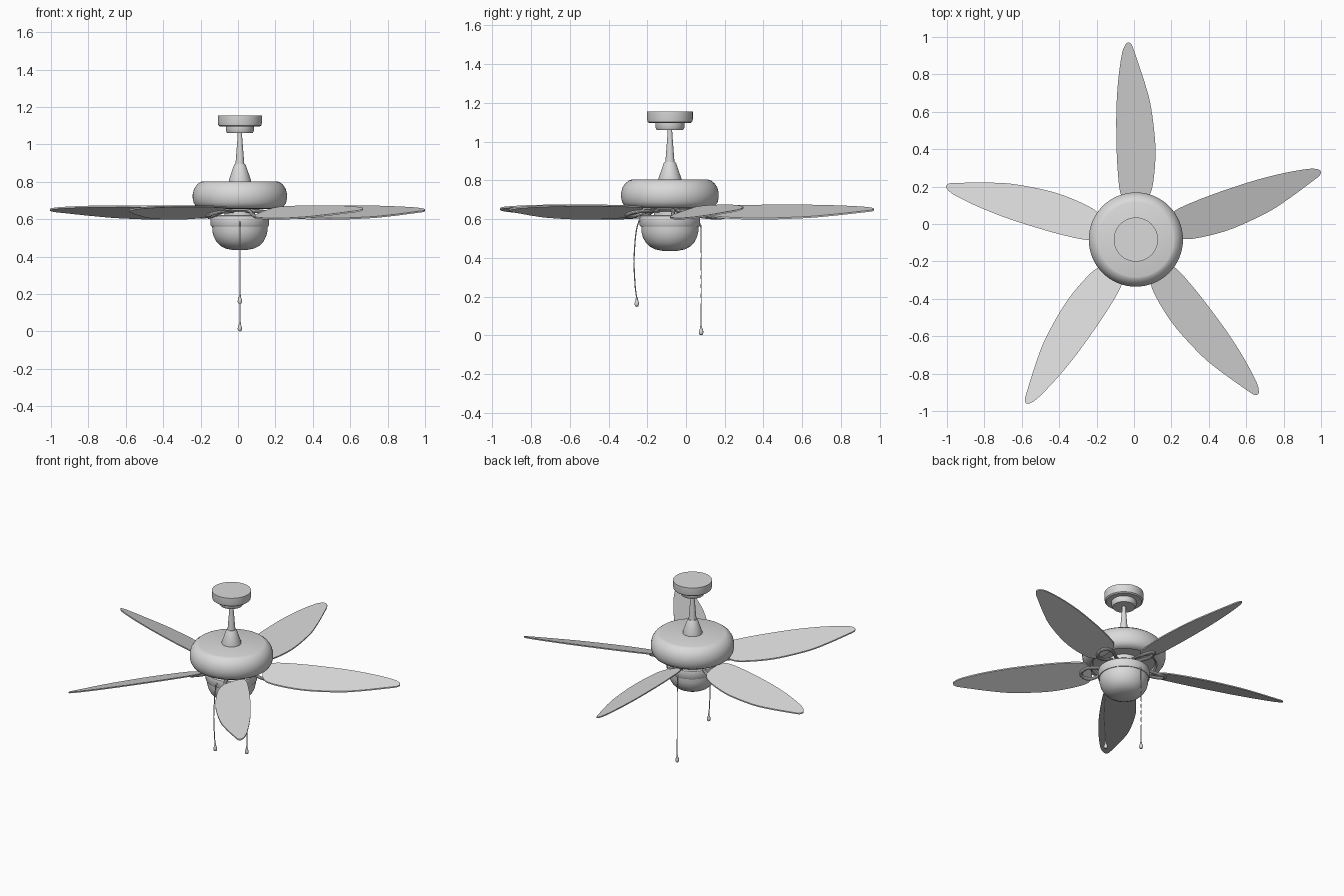
import bpy, bmesh, math
from mathutils import Vector, Matrix

if "Cube" in bpy.data.objects:
    bpy.data.objects.remove(bpy.data.objects["Cube"])

CX, CY = 0.01, -0.083
mat = bpy.data.materials.new("light_grey")
mat.diffuse_color = (0.7, 0.7, 0.7, 1)
mat.use_nodes = True
mat.node_tree.nodes["Principled BSDF"].inputs["Base Color"].default_value = mat.diffuse_color


def finish(name, bm, angle=35):
    bmesh.ops.recalc_face_normals(bm, faces=bm.faces)
    me = bpy.data.meshes.new(name)
    bm.to_mesh(me)
    bm.free()
    ob = bpy.data.objects.new(name, me)
    bpy.context.collection.objects.link(ob)
    me.materials.append(mat)
    bpy.ops.object.select_all(action='DESELECT')
    ob.select_set(True)
    bpy.context.view_layer.objects.active = ob
    bpy.ops.object.shade_smooth_by_angle(angle=math.radians(angle))
    return ob


def lathe(name, pts, x=CX, y=CY, n=64):
    """Spin an (r, z) profile around a vertical axis."""
    bm = bmesh.new()
    vs = [bm.verts.new((r, 0, z)) for r, z in pts]
    es = [bm.edges.new(p) for p in zip(vs, vs[1:])]
    bmesh.ops.spin(bm, geom=vs + es, cent=(0, 0, 0), axis=(0, 0, 1),
                   angle=2 * math.pi, steps=n, use_merge=True)
    bmesh.ops.remove_doubles(bm, verts=bm.verts, dist=1e-5)
    bmesh.ops.translate(bm, verts=bm.verts, vec=(x, y, 0))
    return finish(name, bm)


def spline(pts, closed, steps=6):
    """Catmull-Rom curve through the points."""
    p = [Vector(q) for q in pts]
    n = len(p)
    at = (lambda i: p[i % n]) if closed else (lambda i: p[max(0, min(n - 1, i))])
    out = []
    for i in range(n if closed else n - 1):
        a, b, c, d = at(i - 1), at(i), at(i + 1), at(i + 2)
        for k in range(steps):
            t = k / steps
            out.append(0.5 * (2 * b + (c - a) * t + (2 * a - 5 * b + 4 * c - d) * t * t
                              + (3 * b - a - 3 * c + d) * t ** 3))
    return out if closed else out + [p[-1]]


def tube(name, pts, radius, xf, n=10):
    path = spline(pts, False)
    bm = bmesh.new()
    rings = []
    for i, q in enumerate(path):
        d = path[min(i + 1, len(path) - 1)] - path[max(i - 1, 0)]
        m = d.to_track_quat('Z', 'Y')
        rings.append([bm.verts.new(q + m @ Vector((radius * math.cos(a), radius * math.sin(a), 0)))
                      for a in (2 * math.pi * k / n for k in range(n))])
    for r, s in zip(rings, rings[1:]):
        for k in range(n):
            bm.faces.new((r[k], r[(k + 1) % n], s[(k + 1) % n], s[k]))
    bm.faces.new(rings[0])
    bm.faces.new(rings[-1])
    bm.transform(xf)
    return finish(name, bm)


# Ceiling canopy and its lower step
lathe("ceiling_canopy", [(0, 1.155), (0.118, 1.155), (0.118, 1.115), (0.115, 1.102), (0.107, 1.096),
                         (0.075, 1.096), (0.075, 1.072), (0.068, 1.06), (0, 1.06)])
# Tapered rod and collar
lathe("down_rod", [(0, 1.07), (0.011, 1.07), (0.013, 1.03), (0.024, 0.89), (0, 0.89)], n=32)
lathe("rod_collar", [(0, 0.895), (0.027, 0.895), (0.032, 0.888), (0.059, 0.81), (0.059, 0.795), (0, 0.795)], n=48)
# Rounded motor housing with recessed underside
lathe("motor_housing", [(0, 0.803), (0.2, 0.803), (0.212, 0.799), (0.23, 0.785), (0.245, 0.762),
                        (0.252, 0.735), (0.252, 0.712), (0.247, 0.688), (0.236, 0.67), (0.218, 0.658),
                        (0.2, 0.655), (0.19, 0.662), (0.187, 0.675), (0, 0.675)])
# Hub, switch housing and light bowl
lathe("blade_hub", [(0, 0.68), (0.1, 0.68), (0.1, 0.65), (0.082, 0.64), (0.082, 0.61), (0, 0.61)])
lathe("switch_housing", [(0, 0.622), (0.146, 0.622), (0.154, 0.616), (0.156, 0.606), (0.156, 0.568),
                         (0.152, 0.562), (0, 0.562)])
lathe("light_bowl", [(0, 0.565), (0.148, 0.565), (0.147, 0.535), (0.14, 0.507), (0.125, 0.479),
                     (0.103, 0.457), (0.075, 0.443), (0.04, 0.436), (0, 0.435)])

# Five pitched blades, each on a two-pronged bracket
OUTLINE = [(0.2, 0), (0.212, 0.052), (0.25, 0.083), (0.38, 0.098), (0.53, 0.104), (0.70, 0.104),
           (0.855, 0.094), (0.99, 0.075), (1.04, 0.057), (1.053, 0.04), (1.04, 0.022), (0.99, 0.003),
           (0.83, -0.05), (0.695, -0.083), (0.48, -0.105), (0.29, -0.09), (0.22, -0.058)]
SLOPE, BZ = 0.33, 0.636
for i in range(5):
    xf = Matrix.Translation((CX, CY, 0)) @ Matrix.Rotation(math.radians(18 + 72 * i), 4, 'Z')
    bm = bmesh.new()
    edge = spline([(x, y, BZ + SLOPE * y - 0.004) for x, y in OUTLINE], True)
    f = bm.faces.new([bm.verts.new(q) for q in edge])
    ext = bmesh.ops.extrude_face_region(bm, geom=[f], use_keep_orig=True)
    bmesh.ops.translate(bm, vec=(0, 0, 0.008),
                        verts=[v for v in ext["geom"] if isinstance(v, bmesh.types.BMVert)])
    bm.transform(xf)
    finish(f"blade_{i + 1}", bm)
    for side in (-1, 1):
        y = 0.042 * side
        z = BZ + SLOPE * y - 0.01
        tube(f"bracket_{i + 1}_{'a' if side < 0 else 'b'}",
             [(0.07, 0.012 * side, 0.645), (0.12, 0.02 * side, 0.642), (0.17, 0.038 * side, 0.632 + (z - 0.626) * 0.6),
              (0.22, y, z), (0.255, 0.6 * y, BZ + SLOPE * 0.6 * y - 0.01), (0.268, 0, BZ - 0.01)], 0.01, xf)

# Pull chains with teardrop pendants
for name, path, y, z in (
        ("front", [(CX, -0.232, 0.59), (CX, -0.245, 0.583), (CX, -0.258, 0.53), (CX, -0.266, 0.44),
                   (CX, -0.268, 0.36), (CX, -0.262, 0.25), (CX, -0.254, 0.19)], -0.254, 0.147),
        ("back", [(CX, 0.06, 0.575), (CX, 0.071, 0.568), (CX, 0.077, 0.545), (CX, 0.078, 0.3),
                  (CX, 0.078, 0.04)], 0.078, 0.0)):
    tube(f"{name}_pull_chain", path, 0.003, Matrix.Identity(4), 8)
    lathe(f"{name}_chain_pendant", [(0, z + 0.05), (0.005, z + 0.048), (0.006, z + 0.036), (0.011, z + 0.022),
                                    (0.012, z + 0.013), (0.008, z + 0.003), (0, z)], CX, y, 20)
# Chain anchor bosses on the switch housing
tube("front_chain_anchor", [(CX, -0.22, 0.59), (CX, -0.244, 0.59)], 0.006, Matrix.Identity(4))
tube("back_chain_anchor", [(CX, 0.05, 0.575), (CX, 0.074, 0.575)], 0.006, Matrix.Identity(4))
